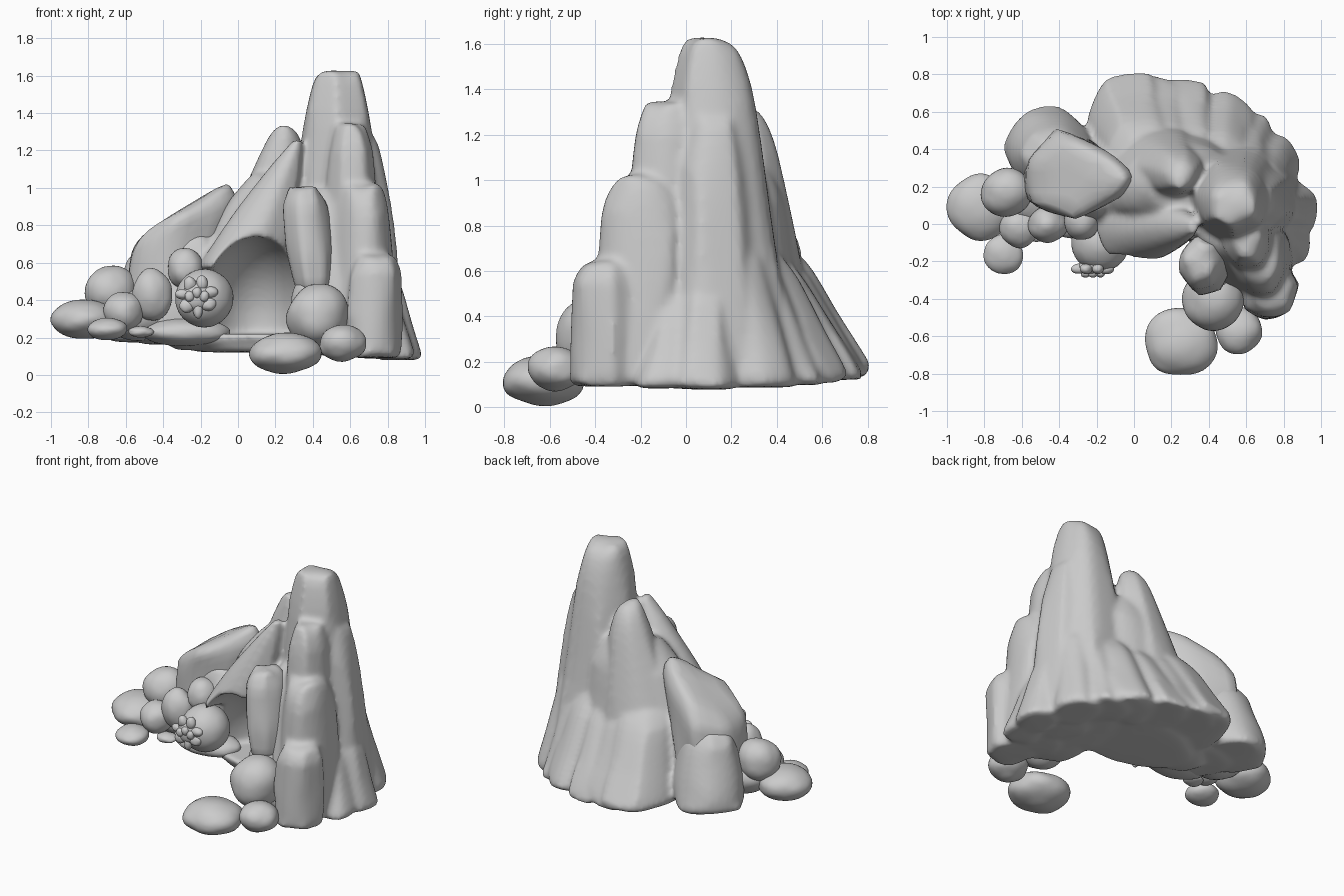
import bpy, bmesh, math, random
from mathutils import Vector

cube = bpy.data.objects.get("Cube")
if cube:
    bpy.data.objects.remove(cube, do_unlink=True)

random.seed(4)
stone = bpy.data.materials.new("grey_stone")
stone.use_nodes = True
GREY = (0.6, 0.6, 0.6, 1)
stone.diffuse_color = GREY
stone.node_tree.nodes["Principled BSDF"].inputs["Base Color"].default_value = GREY


def finish(name, bm, levels):
    """Turn a bmesh into a smooth stone object."""
    mesh = bpy.data.meshes.new(name)
    bm.to_mesh(mesh)
    bm.free()
    mesh.materials.append(stone)
    mesh.shade_smooth()
    obj = bpy.data.objects.new(name, mesh)
    bpy.context.collection.objects.link(obj)
    if levels:
        sub = obj.modifiers.new("soften", 'SUBSURF')
        sub.levels = sub.render_levels = levels
    return obj


def pillar(name, base, foot, top, head, tilt=0, point=0, bulge=0.1, sides=7):
    """Tapering rock from base (x, y[, z]) with radii foot to top (x, y, z) with radii head."""
    if len(base) == 2:
        base = (*base, 0.14 - 0.07 * base[0])
    base, top = Vector(base), Vector(top)
    bm = bmesh.new()
    crease = bm.edges.layers.float.new("crease_edge")
    spin = random.random()
    wobble = [random.uniform(1.02, 1.16) for _ in range(sides)]
    rings = []
    for t, shrink in ((0, .88), (.07, 1), (.4, 1), (.82, 1), (1, .75)):
        c = base.lerp(top, t)
        swell = shrink * (1 + bulge * math.sin(math.pi * t))
        rx = (foot[0] + (head[0] - foot[0]) * t) * swell
        ry = (foot[1] + (head[1] - foot[1]) * t) * swell
        ring = []
        for i in range(sides):
            a = (i + spin) * math.tau / sides
            u, v = math.cos(a), math.sin(a)
            x = rx * u * wobble[i]
            y = ry * v * wobble[i] * (1 - point * t * max(u, 0))
            ring.append(bm.verts.new(c + Vector((x, y, tilt * t * x))))
        rings.append(ring)
    for lower, upper in zip(rings, rings[1:]):
        for i in range(sides):
            j = (i + 1) % sides
            bm.faces.new((lower[i], lower[j], upper[j], upper[i]))
    bm.faces.new(rings[0][::-1])
    bm.faces.new(rings[-1])
    for e in bm.edges:
        e[crease] = random.choice((0, .3, .6))
    return finish(name, bm, 2)


def boulder(name, pos, size, rough=0.08):
    """Rounded, slightly uneven stone."""
    bm = bmesh.new()
    bmesh.ops.create_icosphere(bm, subdivisions=2, radius=1.05)
    for v in bm.verts:
        v.co *= 1 + random.uniform(-rough, rough)
        v.co = Vector(pos) + Vector(a * b for a, b in zip(v.co, size))
    return finish(name, bm, 2)


# Mountain core: tall spire, shoulders and the rocks roofing the cave
masses = [
    pillar("main_spire", (.54, .17), (.36, .34), (.53, .12, 1.63), (.17, .16), bulge=-.06),
    pillar("back_shoulder", (.06, .36), (.36, .26), (.26, .26, 1.34), (.09, .1), bulge=.03),
    pillar("cave_roof", (.0, -.01, .55), (.25, .22), (.32, -.01, 1.26), (.035, .05), bulge=.15),
    pillar("cave_back", (.13, .22), (.48, .29), (.27, .2, 1.08), (.24, .2), bulge=.08, sides=10),
    pillar("left_wall", (-.32, .22), (.24, .22), (-.22, .2, .75), (.15, .18)),
    pillar("right_wall", (.57, -.1), (.24, .26), (.5, .0, 1.0), (.2, .18)),
    pillar("cave_floor", (.2, .22, .12), (.42, .27), (.15, .22, .28), (.4, .27), sides=12, bulge=0),
    pillar("upper_column", (.61, -.08, .5), (.16, .19), (.6, -.08, 1.35), (.11, .13)),
    pillar("side_column", (.7, .12), (.2, .25), (.66, .12, 1.28), (.11, .14), bulge=.03),
    pillar("tall_column", (.68, -.21), (.18, .22), (.67, -.18, 1.03), (.14, .18), bulge=.05),
    pillar("front_column", (.71, -.35), (.15, .17), (.73, -.35, .65), (.13, .15), bulge=.03),
    pillar("left_foot", (-.46, .41), (.24, .23), (-.42, .33, .68), (.15, .15)),
]

# Fluted skirt of leaning buttresses around the right side and back
buttresses = [
    (.87, .06, .13, .17, .56), (.83, -.1, .13, .15, .52), (.74, .32, .16, .18, .76),
    (.61, .43, .16, .19, .7), (.47, .52, .19, .21, .68), (.27, .57, .19, .23, .66),
    (.1, .57, .22, .26, .68), (-.03, .53, .27, .31, .72),
]
for n, (x, y, rx, ry, h) in enumerate(buttresses):
    masses.append(pillar(f"buttress_{n + 1}", (x, y), (rx, ry),
                         (.4 + (x - .4) * .76, .1 + (y - .1) * .5, h),
                         (rx * .75, ry * .6), bulge=-.04))

# Cave hollow cutter with a level bottom
bm = bmesh.new()
bmesh.ops.create_icosphere(bm, subdivisions=4, radius=1)
for v in bm.verts:
    v.co = Vector((.1 + v.co.x * .31, -.2 + v.co.y * .5, max(.22, .28 + v.co.z * .46)))
cutter = finish("cave_cutter", bm, 0)
cutter.hide_render = True
cutter.hide_viewport = True
cutter.display_type = 'WIRE'

# Fuse the masses into one worn rock body and hollow out the cave
depsgraph = bpy.context.evaluated_depsgraph_get()
bm = bmesh.new()
for part in masses:
    shape = part.evaluated_get(depsgraph)
    bm.from_mesh(shape.to_mesh())
    shape.to_mesh_clear()
for part in masses:
    bpy.data.objects.remove(part, do_unlink=True)
mountain = finish("mountain", bm, 0)


def fuse(label):
    remesh = mountain.modifiers.new(label, 'REMESH')
    remesh.mode = 'VOXEL'
    remesh.voxel_size = .016
    remesh.use_smooth_shade = True


fuse("fuse")
cut = mountain.modifiers.new("hollow", 'BOOLEAN')
cut.operation = 'DIFFERENCE'
cut.solver = 'EXACT'
cut.object = cutter
fuse("even_out")
wear = mountain.modifiers.new("wear", 'SMOOTH')
wear.factor = .5
wear.iterations = 4

# Leaning pointed rock on the left, and the column hanging beside the cave
pillar("leaning_rock", (-.39, .28, .3), (.21, .22), (-.27, .24, .91), (.31, .25), tilt=.6, point=.7, bulge=0)
pillar("hanging_column", (.41, -.24, .44), (.1, .12), (.35, -.2, 1.01), (.11, .12), bulge=.28)

# Boulders trailing off both arms
for name, pos, size in (
    ("outer_left", (-.82, .09, .3), (.18, .18, .11)),
    ("flat_left", (-.7, -.16, .245), (.11, .11, .06)),
    ("stacked_left", (-.68, .17, .45), (.14, .13, .14)),
    ("middle_left", (-.61, -.02, .34), (.11, .11, .11)),
    ("inner_left", (-.46, 0, .43), (.11, .1, .14)),
    ("cave_side", (-.28, .02, .57), (.1, .11, .11)),
    ("pebble", (-.52, -.04, .23), (.07, .06, .03)),
    ("under_left", (-.54, .16, .32), (.2, .17, .14)),
    ("sill", (-.28, .06, .23), (.24, .14, .08)),
    ("front_right", (.25, -.63, .115), (.2, .19, .11)),
    ("low_right", (.56, -.57, .17), (.13, .13, .1)),
    ("round_right", (.43, -.4, .31), (.17, .18, .18)),
    ("upper_right", (.4, -.25, .38), (.12, .13, .17)),
):
    boulder(name + "_boulder", pos, size)

# Ball resting by the cave mouth
ball_at = Vector((-.18, -.1, .41))
boulder("ball", ball_at, (.16, .16, .16), 0)

# Knobbly growth on the front of the ball
centre = ball_at + Vector((-.04, -.13, .01))
boulder("growth_core", centre, (.08, .045, .08))
for i in range(7):
    a = i * math.tau / 7 + .3
    u, v = math.cos(a), math.sin(a)
    boulder(f"growth_lobe_{i + 1}", centre + Vector((u * .075, -.01, v * .075)),
            (.025 + .02 * abs(u), .028, .025 + .02 * abs(v)))
for i in range(3):
    boulder(f"growth_tip_{i + 1}", centre + Vector((.04 * (i - 1), -.035, .02 * (i % 2))), (.025, .022, .03))
